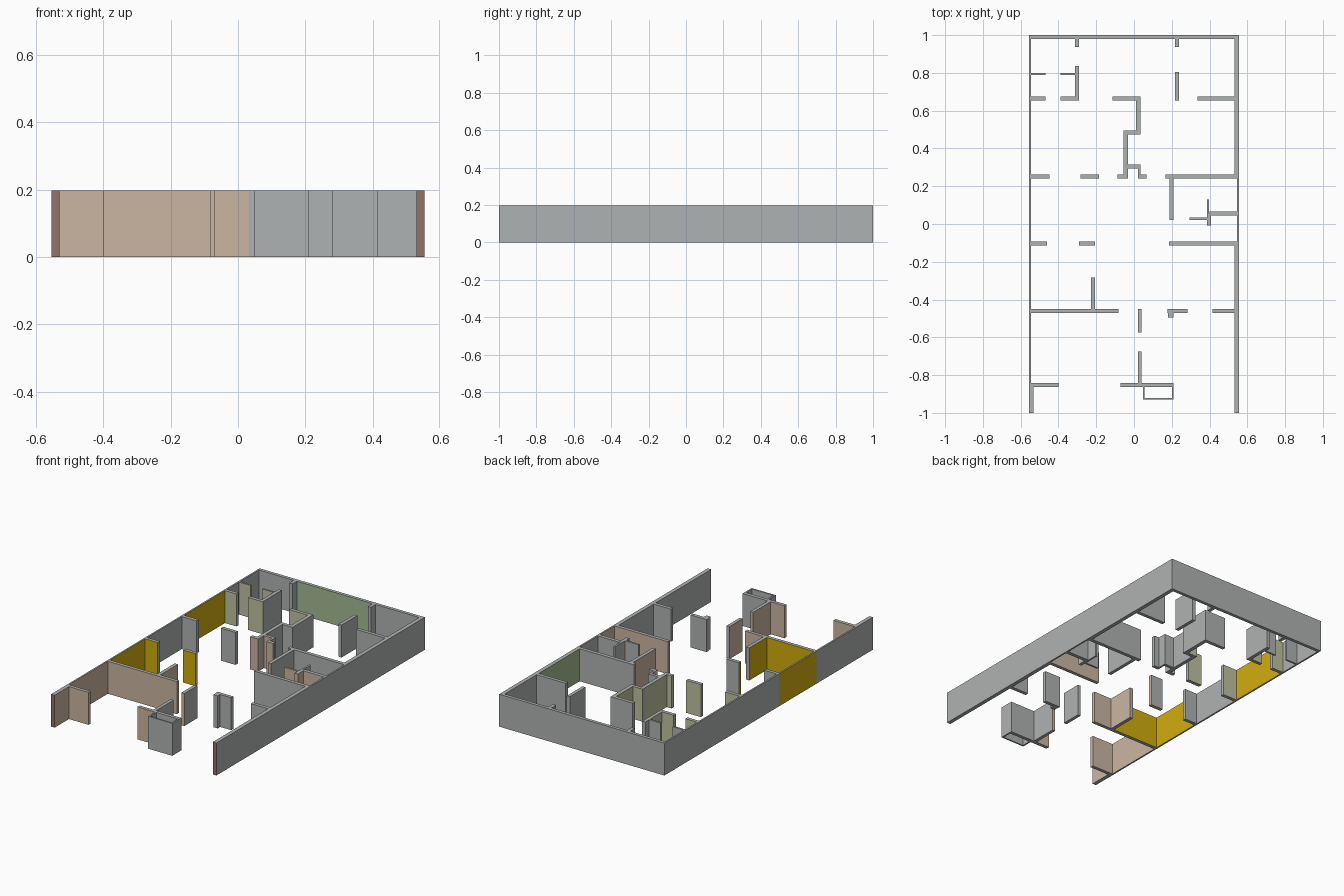
import bpy

if "Cube" in bpy.data.objects:
    bpy.data.objects.remove(bpy.data.objects["Cube"])

H = 0.197  # wall height

# Flat paint colours (linear)
PAINT = {
    "grey": (0.43, 0.45, 0.445),
    "tan": (0.60, 0.47, 0.36),
    "brown": (0.283, 0.168, 0.138),
    "gold": (0.645, 0.423, 0.004),
    "olive": (0.53, 0.54, 0.36),
    "green": (0.37, 0.49, 0.29),
}
MATS = {}
for n, c in PAINT.items():
    MATS[n] = bpy.data.materials.new(n + "_paint")
    MATS[n].diffuse_color = (*c, 1)
NAMES = list(PAINT)


def wall(name, x0, x1, y0, y1, **paint):
    """Box wall; paint gives a colour per side: W, E, S, N (default grey)."""
    v = [(x, y, z) for z in (0, H) for x, y in ((x0, y0), (x1, y0), (x1, y1), (x0, y1))]
    sides = {"bottom": (3, 2, 1, 0), "top": (4, 5, 6, 7), "S": (0, 1, 5, 4),
             "E": (1, 2, 6, 5), "N": (2, 3, 7, 6), "W": (3, 0, 4, 7)}
    me = bpy.data.meshes.new(name)
    me.from_pydata(v, [], list(sides.values()))
    for n in NAMES:
        me.materials.append(MATS[n])
    for p, side in zip(me.polygons, sides):
        p.material_index = NAMES.index(paint.get(side, "grey"))
    ob = bpy.data.objects.new(name, me)
    bpy.context.collection.objects.link(ob)


# Left outer wall, painted room by room
L, LI = -0.555, -0.545
wall("left_wall_back", L, LI, 0.66, 1)
wall("left_wall_dining", L, LI, 0.25, 0.66, E="gold")
wall("left_wall_middle", L, LI, -0.10, 0.25)
wall("left_wall_bedroom", L, LI, -0.46, -0.10, E="gold", W="gold")
wall("left_wall_front", L, LI, -0.853, -0.46, E="tan")
wall("left_wall_end", L, -0.531, -1, -0.853, E="tan", S="brown")

# Right outer wall
R, RI = 0.555, 0.531
wall("right_wall_back", RI, R, 0.66, 1)
wall("right_wall_kitchen", RI, R, 0.25, 0.66, W="green")
wall("right_wall_bath", 0.545, R, 0.055, 0.25)
wall("right_wall_closet", 0.545, R, -0.10, 0.055, W="tan")
wall("right_wall_front", RI, R, -1, -0.10, S="brown")

# Back outer wall
wall("back_wall_left", L, -0.30, 0.98, 1)
wall("back_wall_middle", -0.30, 0.227, 0.98, 1, S="green")
wall("back_wall_right", 0.227, R, 0.98, 1)
for i, x in enumerate((-0.312, 0.217)):
    wall(f"back_stub_{i}", x, x + 0.021, 0.937, 0.985)

# Small rooms in the back left corner
for i, (a, b) in enumerate(((-0.55, -0.468), (-0.389, -0.306))):
    wall(f"small_room_partition_{i}", a, b, 0.788, 0.799, S="olive")
    wall(f"small_room_front_{i}", a, b, 0.653, 0.674, S="olive", N="olive")
wall("small_room_side_back", -0.312, -0.291, 0.795, 0.836)
wall("small_room_side_front", -0.312, -0.291, 0.653, 0.795, W="olive", S="olive")

# Back right room
wall("back_right_side", 0.217, 0.238, 0.653, 0.804)
wall("back_right_front", 0.336, 0.54, 0.653, 0.674)

# Stepped wall in the middle
wall("step_top", -0.114, 0.034, 0.653, 0.674, S="olive")
wall("step_upper", 0.011, 0.034, 0.474, 0.655, W="olive")
wall("step_shelf", -0.055, 0.034, 0.474, 0.495, N="olive")
wall("step_lower", -0.055, -0.033, 0.242, 0.476, W="olive", E="grey")
wall("step_foot", -0.087, -0.033, 0.240, 0.262, S="tan", N="olive", E="tan", W="olive")
wall("niche_back", -0.034, 0.034, 0.295, 0.314, S="tan")
wall("niche_side", 0.022, 0.034, 0.242, 0.30, W="tan")
wall("niche_foot", 0.022, 0.066, 0.240, 0.262, S="tan", W="tan")

# Middle cross walls
wall("cross_back_left", -0.55, -0.447, 0.240, 0.262, N="olive")
wall("cross_back_stub", -0.283, -0.185, 0.240, 0.262, N="olive")
wall("cross_back_hall_end", 0.167, 0.19, 0.240, 0.262, S="tan", W="tan")
wall("cross_back_right", 0.19, 0.55, 0.240, 0.262)
wall("bath_side", 0.188, 0.209, 0.02, 0.242, W="tan", S="tan")
wall("bath_divider_upper", 0.386, 0.397, 0.055, 0.13)
wall("bath_divider_lower", 0.386, 0.407, -0.007, 0.055, W="tan", E="tan", S="tan")
wall("bath_front", 0.40, 0.55, 0.045, 0.067, S="tan")
wall("bath_ledge", 0.294, 0.39, 0.022, 0.034, S="tan")
wall("cross_mid_left", -0.55, -0.46, -0.113, -0.092, S="gold")
wall("cross_mid_stub", -0.291, -0.206, -0.113, -0.092, S="gold", W="gold", E="tan")
wall("cross_mid_right", 0.185, 0.548, -0.113, -0.092, N="tan")

# Front bedroom walls
wall("bedroom_side", -0.228, -0.206, -0.46, -0.282, W="gold", E="tan")
wall("cross_front_bedroom", -0.55, -0.217, -0.47, -0.449, N="gold", S="tan")
wall("cross_front_hall", -0.217, -0.082, -0.47, -0.449, N="tan", S="tan", E="tan")
wall("cross_front_stub", 0.177, 0.283, -0.47, -0.449)
wall("cross_front_return", 0.18, 0.209, -0.494, -0.46)
wall("cross_front_right", 0.415, 0.54, -0.47, -0.449)

# Front divider, facade and hollow porch box
wall("front_divider_back", 0.021, 0.041, -0.574, -0.449, W="tan", S="tan")
wall("front_divider_front", 0.021, 0.041, -0.85, -0.675, W="tan", N="tan")
wall("facade_left", -0.55, -0.40, -0.863, -0.842, N="tan", S="tan", E="tan")
wall("facade_middle", -0.071, 0.031, -0.863, -0.842, N="tan", S="tan", W="tan")
wall("facade_right", 0.031, 0.209, -0.863, -0.842)
wall("porch_left", 0.047, 0.056, -0.929, -0.86)
wall("porch_right", 0.200, 0.209, -0.929, -0.86)
wall("porch_front", 0.047, 0.209, -0.929, -0.920)

for m in bpy.data.materials:
    if m.users and not m.is_grease_pencil:
        m.use_nodes = True
        m.node_tree.nodes["Principled BSDF"].inputs["Base Color"].default_value = m.diffuse_color
